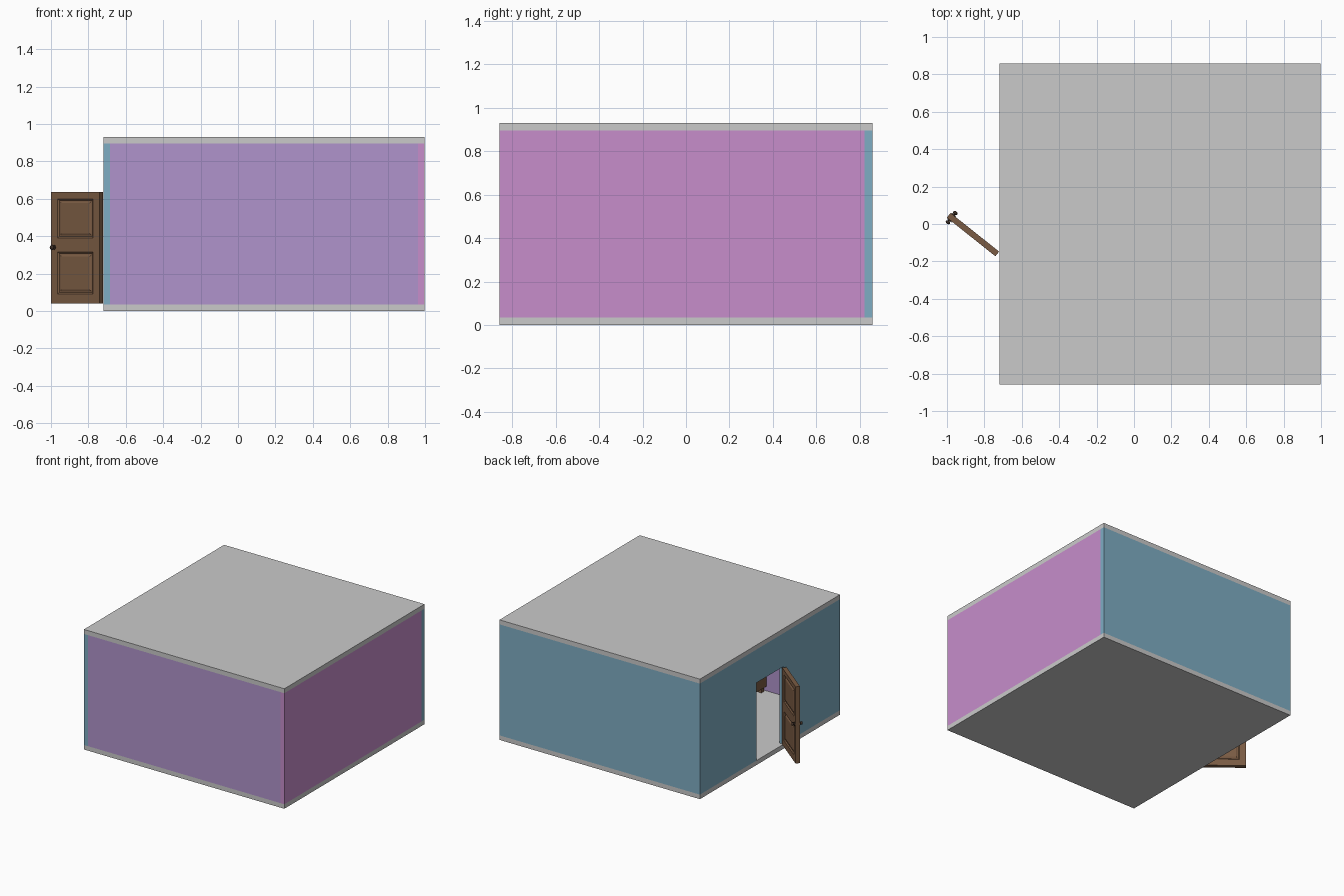
import bpy, bmesh, math
from mathutils import Matrix, Vector

if "Cube" in bpy.data.objects:
    bpy.data.objects.remove(bpy.data.objects["Cube"])


def mat(name, rgb):
    m = bpy.data.materials.new(name)
    lin = [((c / 255 + 0.055) / 1.055) ** 2.4 for c in rgb]
    m.diffuse_color = (*lin, 1)
    m.use_nodes = True
    m.node_tree.nodes["Principled BSDF"].inputs["Base Color"].default_value = m.diffuse_color
    return m


GREY = mat("slab grey", (202, 202, 202))
BLUE = mat("wall blue", (127, 173, 196))
PURPLE = mat("wall purple", (176, 148, 204))
PINK = mat("wall pink", (199, 141, 203))
WOOD = mat("door wood", (122, 91, 67))
DARK = mat("dark metal", (62, 46, 36))


def finish(name, bm, material, matrix=None):
    bmesh.ops.recalc_face_normals(bm, faces=bm.faces[:])
    me = bpy.data.meshes.new(name)
    bm.to_mesh(me)
    bm.free()
    me.materials.append(material)
    ob = bpy.data.objects.new(name, me)
    bpy.context.collection.objects.link(ob)
    if matrix:
        ob.matrix_world = matrix
    return ob


def box_bm(lo, hi):
    bm = bmesh.new()
    bmesh.ops.create_cube(bm, size=1)
    lo, hi = Vector(lo), Vector(hi)
    for v in bm.verts:
        v.co = Vector([(a + b) / 2 + c * (b - a) for a, b, c in zip(lo, hi, v.co)])
    return bm


def box(name, lo, hi, material):
    return finish(name, box_bm(lo, hi), material)


X0, X1, Y, T, H = -0.72, 0.998, 0.858, 0.035, 0.93

# Floor and ceiling slabs
box("floor", (X0, -Y, 0), (X1, Y, T), GREY)
box("ceiling", (X0, -Y, H - T), (X1, Y, H), GREY)

# Plain walls
box("front_wall", (X0 + T, -Y, T), (X1 - T, -Y + T, H - T), PURPLE)
box("right_wall", (X1 - T, -Y, T), (X1, Y - T, H - T), PINK)
box("back_wall", (X0 + T, Y - T, T), (X1, Y, H - T), BLUE)

# Left wall: outline with a doorway notch, extruded to its thickness
bm = bmesh.new()
D, DZ = 0.165, 0.637
outline = [(-Y, T), (-D, T), (-D, DZ), (D, DZ), (D, T), (Y, T), (Y, H - T), (-Y, H - T)]
face = bm.faces.new([bm.verts.new((X0, y, z)) for y, z in outline])
ext = bmesh.ops.extrude_face_region(bm, geom=[face])
bmesh.ops.translate(bm, vec=(T, 0, 0),
                    verts=[g for g in ext["geom"] if isinstance(g, bmesh.types.BMVert)])
finish("left_wall", bm, BLUE)

# Open door, modelled along local x from its hinge
swing = Matrix.Translation((-0.731, -0.16, 0)) @ Matrix.Rotation(math.radians(180 - 38.5), 4, "Z")
W, HT = 0.332, 0.016
rows = [(0.09, 0.315), (0.39, 0.60)]
bm = box_bm((0, -HT, 0.04), (W, HT, 0.635))
cuts = [((x, 0, 0), (1, 0, 0)) for x in (0.045, W - 0.045)]
cuts += [((0, 0, z), (0, 0, 1)) for r in rows for z in r]
for co, no in cuts:
    bmesh.ops.bisect_plane(bm, geom=bm.verts[:] + bm.edges[:] + bm.faces[:],
                           plane_co=co, plane_no=no)
bm.normal_update()
panels = []
for f in bm.faces:
    c = f.calc_center_median()
    if abs(f.normal.y) > 0.9 and 0.045 < c.x < W - 0.045 and any(a < c.z < b for a, b in rows):
        panels.append(f)
# Recess, flat groove, then raised centre field
for thick, depth in ((0.012, -0.007), (0.008, 0), (0.014, 0.005)):
    bmesh.ops.inset_individual(bm, faces=panels, thickness=thick, depth=depth)
finish("door", bm, WOOD, swing)

# Door knobs on both sides
for side, label in ((-1, "inner"), (1, "outer")):
    bm = bmesh.new()
    for r, length, off in ((0.014, 0.006, 0.018), (0.006, 0.014, 0.023)):
        bmesh.ops.create_cone(bm, cap_ends=True, segments=16, radius1=r, radius2=r, depth=length,
                              matrix=Matrix.Translation((0.312, side * off, 0.34))
                              @ Matrix.Rotation(math.pi / 2, 4, "X"))
    bmesh.ops.create_uvsphere(bm, u_segments=16, v_segments=10, radius=0.013,
                              matrix=Matrix.Translation((0.312, side * 0.032, 0.34))
                              @ Matrix.Diagonal((1, 0.7, 1, 1)))
    for f in bm.faces:
        f.smooth = len(f.verts) < 5
    finish(label + "_knob", bm, DARK, swing)

# Low wooden chest on legs against the front wall, glimpsed through the doorway
cx0, cx1, cy0, cy1 = -0.12, 0.36, -0.815, -0.6
box("chest_body", (cx0, cy0, 0.075), (cx1, cy1, 0.28), WOOD)
for i, x in enumerate((cx0 + 0.015, cx1 - 0.045)):
    for j, y in enumerate((cy0 + 0.012, cy1 - 0.042)):
        box(f"chest_leg_{i}{j}", (x, y, T), (x + 0.03, y + 0.03, 0.076), WOOD)
